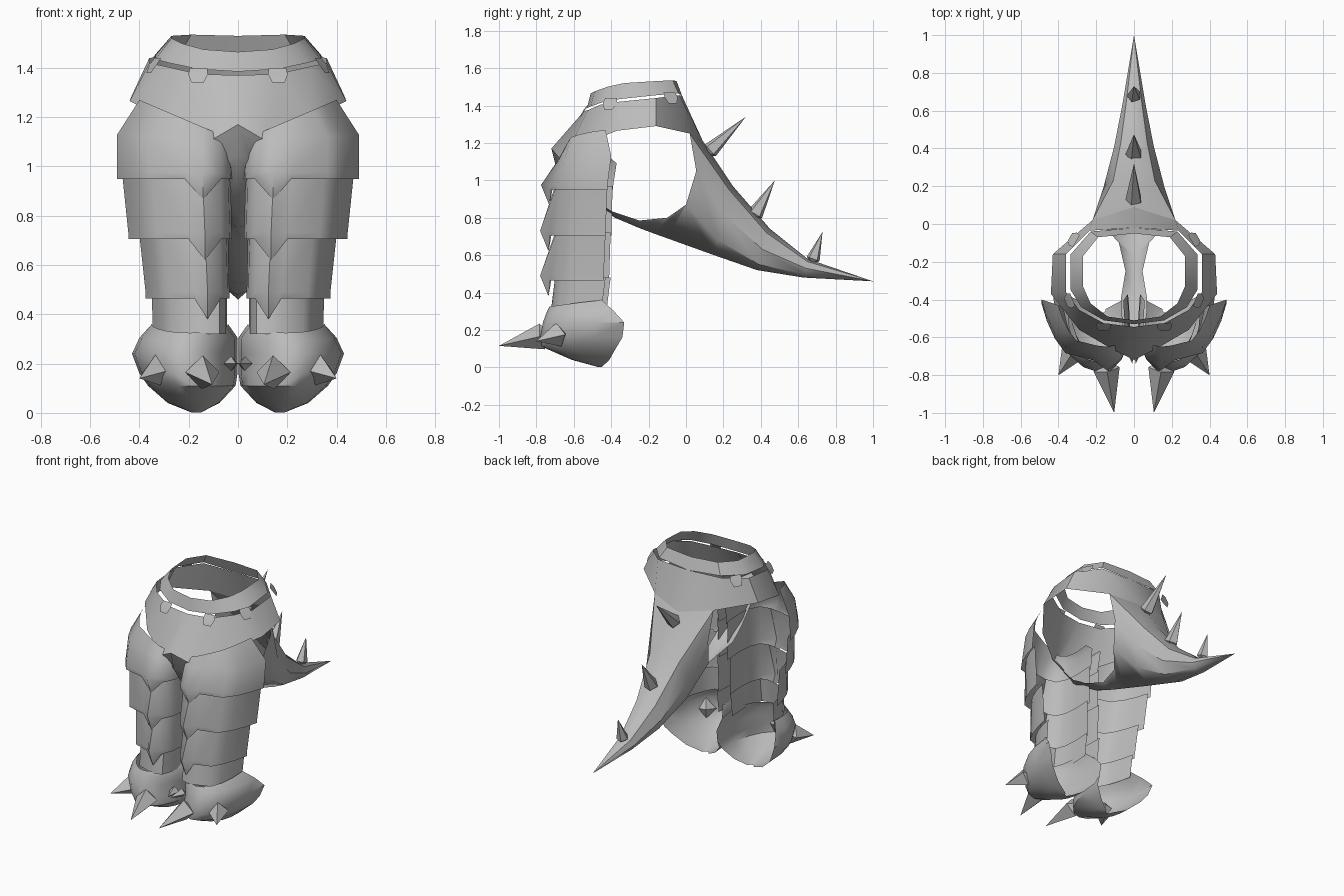
import bpy, bmesh
from math import sin, cos, pi
from mathutils import Vector

cube = bpy.data.objects.get("Cube")
if cube:
    bpy.data.objects.remove(cube, do_unlink=True)

grey = bpy.data.materials.new("armor grey")
grey.use_nodes = True
colour = (0.5, 0.5, 0.5, 1)
grey.diffuse_color = colour
grey.node_tree.nodes["Principled BSDF"].inputs["Base Color"].default_value = colour


def finish(name, bm, mirror=True, angle=40):
    """Turn a bmesh into a smooth shaded object, mirrored in x when asked."""
    bmesh.ops.remove_doubles(bm, verts=bm.verts, dist=0.0005)
    bmesh.ops.recalc_face_normals(bm, faces=bm.faces)
    mesh = bpy.data.meshes.new(name)
    bm.to_mesh(mesh)
    bm.free()
    mesh.materials.append(grey)
    obj = bpy.data.objects.new(name, mesh)
    bpy.context.collection.objects.link(obj)
    if mirror:
        mod = obj.modifiers.new("mirror", "MIRROR")
        mod.use_clip = True
    bpy.ops.object.select_all(action="DESELECT")
    obj.select_set(True)
    bpy.context.view_layer.objects.active = obj
    bpy.ops.object.shade_smooth_by_angle(angle=angle * pi / 180)
    return obj


def loft(bm, rows):
    """Skin a grid of equally long point rows."""
    grid = [[bm.verts.new(p) for p in row] for row in rows]
    for a, b in zip(grid, grid[1:]):
        for i in range(len(a) - 1):
            bm.faces.new((a[i], a[i + 1], b[i + 1], b[i]))


def spike(bm, base, tip, radius, sides=4):
    """Faceted thorn from a base point to a tip, with a tapered root."""
    base, tip = Vector(base), Vector(tip)
    turn = (tip - base).to_track_quat("Z", "Y")
    ring = [bm.verts.new(base + turn @ Vector((radius * cos(2 * pi * i / sides),
            radius * sin(2 * pi * i / sides), 0))) for i in range(sides)]
    root = bm.verts.new(base - (tip - base).normalized() * radius * .8)
    point = bm.verts.new(tip)
    for i in range(sides):
        j = (i + 1) % sides
        bm.faces.new((ring[i], ring[j], point))
        bm.faces.new((ring[j], ring[i], root))


# Waist belt: half ring, front centre to back centre
belt_top = [(0, -.51, 1.465), (.14, -.49, 1.475), (.23, -.42, 1.5), (.27, -.33, 1.52),
            (.27, -.17, 1.53), (.19, -.07, 1.535), (0, -.05, 1.53)]
belt_low = [(0, -.53, 1.385), (.16, -.51, 1.395), (.28, -.44, 1.42), (.335, -.35, 1.435),
            (.335, -.16, 1.455), (.23, -.04, 1.465), (0, -.02, 1.45)]
bm = bmesh.new()
loft(bm, [belt_top, belt_low])
finish("waist_belt", bm)

# Hip band, hanging to a point at the front
hip_top = [(0, -.545, 1.37), (.16, -.525, 1.375), (.29, -.455, 1.405), (.36, -.36, 1.42),
           (.36, -.16, 1.44), (.235, -.035, 1.455), (0, -.02, 1.45)]
hip_low = [(0, -.72, 1.17), (.12, -.66, 1.1), (.29, -.56, 1.19), (.44, -.37, 1.265),
           (.43, -.16, 1.29), (.22, .02, 1.25), (0, .09, 1.21)]
bm = bmesh.new()
loft(bm, [hip_top, hip_low])
finish("hip_band", bm)

# Belt tabs bridging the slot, each lying along the waist
bm = bmesh.new()
for x, y, z in ((.16, -.525, 1.385), (.325, -.4, 1.425), (.305, -.09, 1.455)):
    out = Vector((x, y + .27, 0)).normalized()
    if y < -.5:
        out = Vector((.1, -1, 0)).normalized()
    along = Vector((-out.y, out.x, 0))
    rows = [[Vector((x, y, z + dz)) + out * push + along * half * s for s in (1, -1)]
            for half, push, dz in ((.035, 0, .015), (.04, .02, -.01), (.025, .04, -.045))]
    loft(bm, rows)
finish("belt_tabs", bm)

# Crotch strip running under the body to the tail
strip = [((0, -.72, 1.17), (.12, -.66, 1.1)), ((0, -.69, 1.05), (.06, -.62, 1.02)),
         ((0, -.6, .92), (.06, -.53, .92)), ((0, -.46, .85), (.07, -.45, .87)),
         ((0, -.38, .8), (.07, -.4, .835)), ((0, -.25, .745), (.045, -.25, .785)),
         ((0, -.17, .715), (.08, -.1, .8)), ((0, -.1, .69), (.17, 0, .87))]
bm = bmesh.new()
loft(bm, strip)
finish("crotch_strip", bm)

# Tail: sections from spine to keel, closing on the tip
tail = [
    [(0, .09, 1.21), (.22, .02, 1.25), (.205, .055, 1.05), (.17, 0, .87), (0, -.1, .69)],
    [(0, .25, .97), (.11, .23, .95), (.16, .2, .82), (.12, .17, .68), (0, .15, .6)],
    [(0, .45, .74), (.07, .43, .72), (.105, .41, .63), (.07, .39, .55), (0, .38, .52)],
    [(0, .65, .58), (.04, .65, .565), (.06, .64, .53), (.04, .64, .495), (0, .63, .48)],
    [(0, 1, .46)] * 5]
bm = bmesh.new()
loft(bm, tail)
finish("tail", bm)

bm = bmesh.new()
for base, tip, radius in (((0, .13, 1.16), (0, .32, 1.34), .045),
                          ((0, .37, .82), (0, .475, 1), .045),
                          ((0, .68, .58), (0, .73, .725), .038)):
    spike(bm, base, tip, radius, 5)
finish("tail_spikes", bm, mirror=False, angle=30)

# Leg plates: open at the back, ridged in front
PLAN = [(1, 0), (.94, .3), (.85, .6), (.73, .85), (.42, .97),
        (.26, 1), (.1, .95), (.02, .7), (0, .4), (.02, -.1)]
RIDGE = 5


def leg_row(z, outer, inner, back, front, drop=0, bulge=0, dip=0):
    row = [Vector((inner + u * (outer - inner), back + v * (front - back),
                   z - drop * (1 - u))) for u, v in PLAN]
    row[RIDGE] += Vector((0, -bulge, -dip))
    return row


def leg_plate(name, rows, lip=True):
    """Lofted plate; the lower edge can swell into a pointed lip."""
    if lip:
        z, *size = rows[-1]
        rows[-1:] = [(z + .025, *size, 0, .045), (z, *size, 0, 0, .085)]
    bm = bmesh.new()
    loft(bm, [leg_row(*row) for row in rows])
    finish(name, bm, angle=50)


leg_plate("thigh_plate", [(1.27, .4, .05, -.43, -.65, .15),
                          (1.13, .49, .025, -.4, -.69, .04),
                          (.95, .49, .02, -.42, -.73)])
leg_plate("knee_plate", [(.97, .47, .03, -.42, -.7), (.705, .445, .025, -.43, -.735)])
leg_plate("shin_plate", [(.72, .4, .04, -.43, -.7), (.465, .375, .035, -.44, -.735)])
leg_plate("ankle_plate", [(.48, .35, .045, -.43, -.7), (.32, .345, .045, -.45, -.72)], False)

# Foot shell: a bowl open at the back
bm = bmesh.new()
arcs = []
for z, outer, inner, back, front, tilt in (
        (.36, .35, .04, -.45, -.73, .035), (.305, .4, .002, -.39, -.745, .01),
        (.24, .43, .002, -.33, -.765, 0),
        (.16, .4, .002, -.34, -.78, 0), (.11, .365, .01, -.37, -.77, 0),
        (.04, .285, .075, -.41, -.61, 0), (.002, .19, .15, -.45, -.47, 0)):
    mid, half = (outer + inner) / 2, (outer - inner) / 2
    arc = []
    for i in range(11):
        c, s = cos(pi * i / 10), sin(pi * i / 10)
        arc.append((mid + half * c, back + (front - back) * s ** .9, z - tilt * s))
    arcs.append(arc)
loft(bm, arcs)
finish("foot_shell", bm)

# Toe claws
bm = bmesh.new()
for base, tip, radius in (((.145, -.77, .165), (.105, -1, .115), .07),
                          ((.325, -.68, .175), (.4, -.8, .14), .065),
                          ((.028, -.64, .2), (.008, -.74, .2), .03)):
    spike(bm, base, tip, radius)
finish("toe_claws", bm, angle=30)
